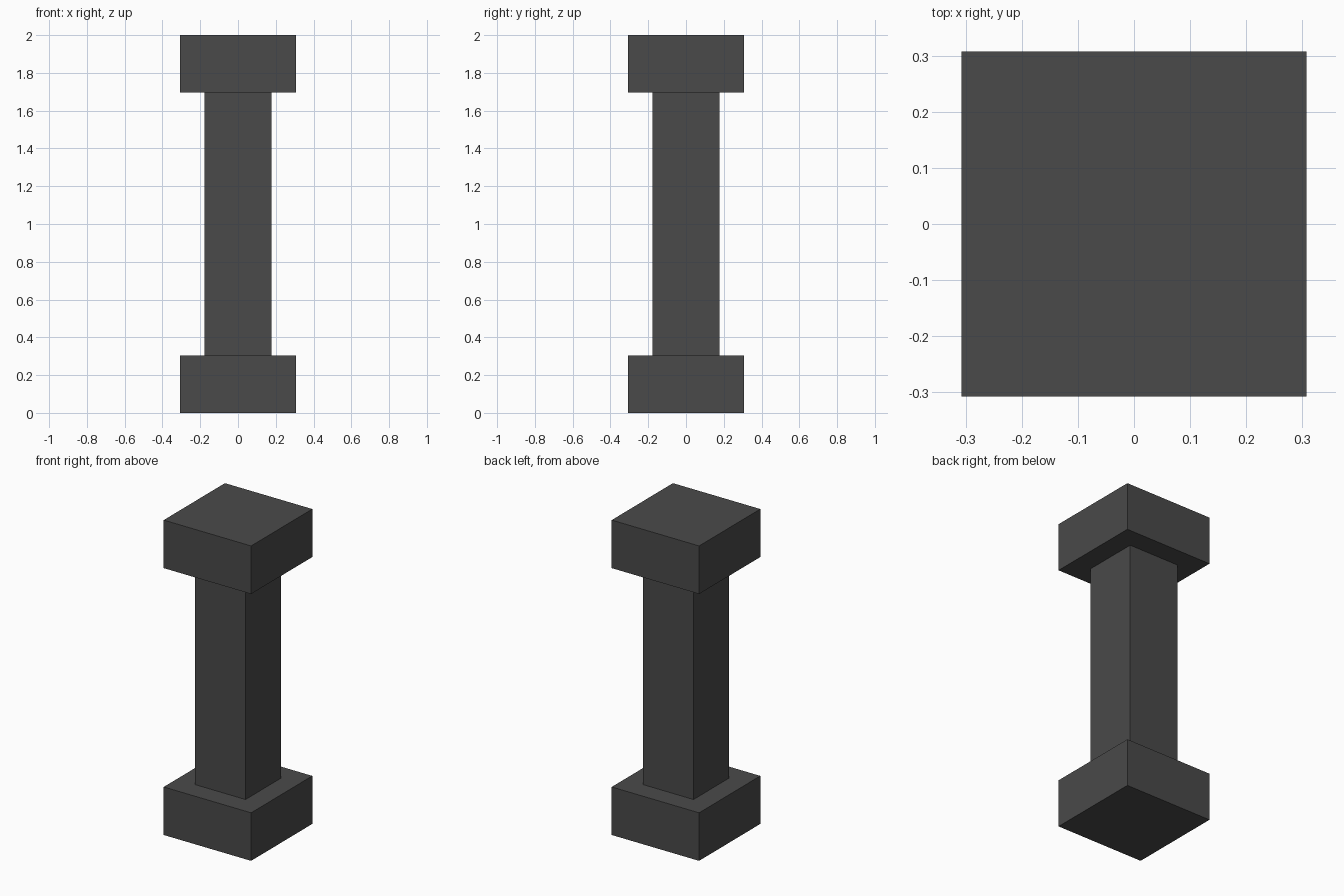
import bpy

if "Cube" in bpy.data.objects:
    bpy.data.objects.remove(bpy.data.objects["Cube"])

# Single dark grey material
grey = bpy.data.materials.new("dark_grey")
grey.diffuse_color = (0.068, 0.068, 0.068, 1.0)
grey.use_nodes = True
grey.node_tree.nodes["Principled BSDF"].inputs["Base Color"].default_value = grey.diffuse_color


def block(name, half, z0, z1):
    """Square block centred on the z axis between two heights."""
    bpy.ops.mesh.primitive_cube_add(size=1, location=(0, 0, (z0 + z1) / 2))
    ob = bpy.context.object
    ob.name = name
    ob.scale = (2 * half, 2 * half, z1 - z0)
    bpy.ops.object.transform_apply(location=False, rotation=False, scale=True)
    ob.data.materials.append(grey)
    return ob


END = 0.307    # half width of base and capital
SHAFT = 0.177  # half width of the shaft
H = 0.305      # height of base and capital

# Base, shaft and capital of the pillar
block("base", END, 0.0, H)
block("shaft", SHAFT, H, 2.0 - H)
block("capital", END, 2.0 - H, 2.0)
